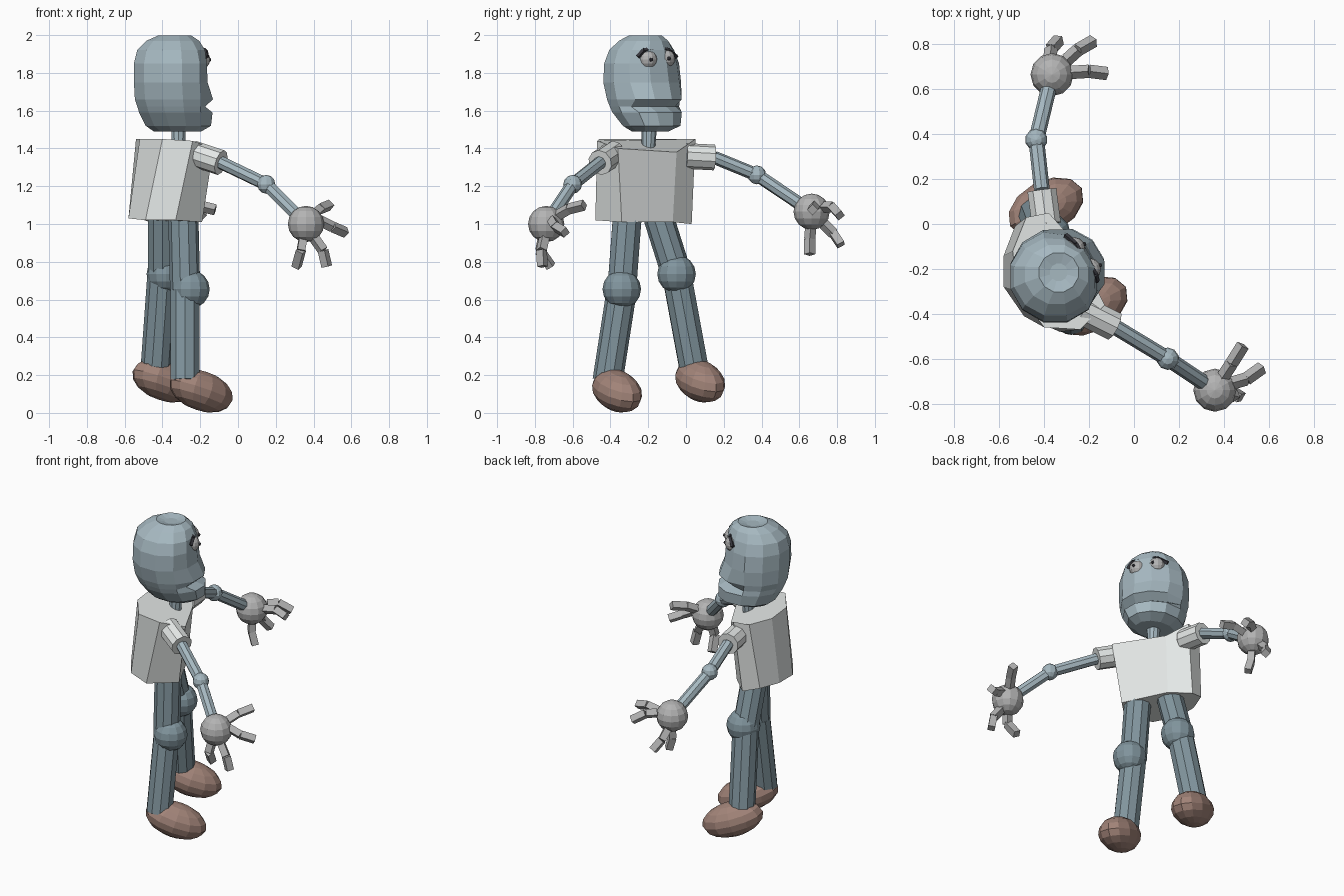
import bpy, bmesh, math
from mathutils import Vector, Matrix

if "Cube" in bpy.data.objects:
    bpy.data.objects.remove(bpy.data.objects["Cube"])


def material(name, rgb):
    m = bpy.data.materials.new(name)
    m.diffuse_color = (*rgb, 1)
    m.use_nodes = True
    m.node_tree.nodes["Principled BSDF"].inputs["Base Color"].default_value = m.diffuse_color
    return m


SKIN = material("blue_grey", (0.38, 0.48, 0.53))
TROUSER = material("slate", (0.22, 0.30, 0.34))
SHOE = material("brown", (0.36, 0.23, 0.19))
SHIRT = material("off_white", (0.78, 0.81, 0.80))
HAND = material("glove_grey", (0.45, 0.45, 0.45))
DARK = material("dark", (0.04, 0.04, 0.05))


def finish(name, bm, mat):
    bmesh.ops.recalc_face_normals(bm, faces=bm.faces)
    me = bpy.data.meshes.new(name)
    bm.to_mesh(me)
    bm.free()
    me.materials.append(mat)
    ob = bpy.data.objects.new(name, me)
    bpy.context.collection.objects.link(ob)
    return ob


def loft(name, rings, mat):
    bm = bmesh.new()
    vs = [[bm.verts.new(p) for p in r] for r in rings]
    n = len(vs[0])
    for a, b in zip(vs, vs[1:]):
        for i in range(n):
            bm.faces.new((a[i], a[(i + 1) % n], b[(i + 1) % n], b[i]))
    bm.faces.new(vs[0])
    bm.faces.new(vs[-1])
    return finish(name, bm, mat)


def tube(name, a, b, r, mat, r2=None, sides=10):
    a, b = Vector(a), Vector(b)
    bm = bmesh.new()
    m = Matrix.Translation((a + b) / 2) @ (b - a).to_track_quat('Z', 'Y').to_matrix().to_4x4()
    bmesh.ops.create_cone(bm, cap_ends=True, segments=sides, radius1=r,
                          radius2=r if r2 is None else r2, depth=(b - a).length, matrix=m)
    return finish(name, bm, mat)


def ball(name, c, size, mat, yaw=0, pitch=0, u=12, v=8):
    bm = bmesh.new()
    m = (Matrix.Translation(c) @ Matrix.Rotation(math.radians(yaw), 4, 'Z')
         @ Matrix.Rotation(math.radians(pitch), 4, 'Y') @ Matrix.Diagonal((*size, 1)))
    bmesh.ops.create_uvsphere(bm, u_segments=u, v_segments=v, radius=1, matrix=m)
    return finish(name, bm, mat)


def bars(name, pts, w, mat):
    # chain of square bars through the points
    for i, (a, b) in enumerate(zip(pts, pts[1:])):
        tube(f"{name}_{i + 1}", a, b, w * 0.707, mat, sides=4)


# Head: stacked rings, with the face side pushed in or out along the facing direction
FACE = Vector((math.cos(math.radians(37)), math.sin(math.radians(37)), 0))
head_rings = []
for z, cx, cy, rx, ry, push in (
        (1.49, -.32, -.19, .13, .10, 0), (1.52, -.32, -.185, .175, .155, .01),
        (1.59, -.335, -.21, .195, .185, .015), (1.622, -.34, -.22, .20, .19, -.035),
        (1.66, -.345, -.225, .208, .20, .015), (1.75, -.35, -.232, .208, .213, -.015),
        (1.85, -.35, -.235, .208, .205, -.02), (1.92, -.35, -.235, .19, .178, -.01),
        (1.97, -.345, -.225, .145, .135, 0), (1.998, -.335, -.215, .09, .09, 0),
        (1.985, -.335, -.215, .04, .04, 0)):
    ring = []
    for i in range(12):
        t = math.tau * (i + .5) / 12
        d = Vector((math.cos(t), math.sin(t), 0))
        p = Vector((cx + rx * d.x, cy + ry * d.y, z))
        ring.append(p + FACE * push if d.dot(FACE) > .55 else p)
    head_rings.append(ring)
loft("head", head_rings, SKIN)
tube("neck", (-.315, -.2, 1.36), (-.315, -.195, 1.52), .033, SKIN, .042)

# Eyes, pupils and brows
for side, c in (("right", Vector((-.197, -.202, 1.87))), ("left", Vector((-.267, -.108, 1.876)))):
    ball(side + "_eye", c, (.05, .05, .05), HAND)
    ball(side + "_pupil", c + Vector((.045, .018, 0)), (.01, .01, .01), DARK, u=8, v=6)
bars("right_brow", ((-.165, -.255, 1.885), (-.172, -.225, 1.918), (-.20, -.18, 1.925)), .018, DARK)
bars("left_brow", ((-.24, -.13, 1.93), (-.26, -.09, 1.918), (-.305, -.05, 1.885)), .018, DARK)

# Shirt
top = ((-.13, -.36, 1.40), (-.29, -.05, 1.38), (-.38, .05, 1.45), (-.48, .03, 1.45),
       (-.54, -.12, 1.45), (-.52, -.30, 1.45), (-.40, -.46, 1.45), (-.24, -.47, 1.44))
hem = ((-.19, -.34, 1.01), (-.32, -.07, 1.01), (-.43, .03, 1.0), (-.53, -.01, 1.03),
       (-.58, -.14, 1.03), (-.58, -.28, 1.03), (-.49, -.41, 1.02), (-.33, -.48, 1.02))
loft("shirt", (hem, top), SHIRT)

# Arms: sleeve start, sleeve end, elbow, hand
for side, s0, s1, elbow, hand in (
        ("right", (-.24, -.38, 1.375), (-.09, -.455, 1.325), (.15, -.6, 1.21), (.36, -.74, 1.0)),
        ("left", (-.39, 0, 1.36), (-.41, .15, 1.352), (-.435, .375, 1.26), (-.365, .665, 1.065))):
    tube(side + "_sleeve", s0, s1, .068, SHIRT)
    tube(side + "_upper_arm", s1, elbow, .035, SKIN, sides=8)
    ball(side + "_elbow", elbow, (.05,) * 3, SKIN, u=10, v=6)
    tube(side + "_forearm", elbow, hand, .035, SKIN, sides=8)
    ball(side + "_hand", hand, (.096,) * 3, HAND)

# Fingers: root, knuckle, tip
fingers = {
    "right": (((.39, -.69, 1.04), (.435, -.62, 1.08), (.485, -.54, 1.10)),
              ((.43, -.71, 1.02), (.50, -.69, .985), (.57, -.64, .955)),
              ((.40, -.75, .93), (.45, -.765, .86), (.47, -.76, .775)),
              ((.345, -.76, .93), (.333, -.775, .86), (.31, -.715, .775))),
    "left": (((-.28, .675, 1.08), (-.20, .68, 1.095), (-.12, .67, 1.075)),
             ((-.30, .73, 1.09), (-.25, .775, 1.09), (-.18, .815, 1.045)),
             ((-.375, .73, 1.0), (-.37, .78, .95), (-.335, .82, .89)),
             ((-.36, .66, .98), (-.36, .655, .92), (-.335, .655, .84)))}
for side, group in fingers.items():
    for i, pts in enumerate(group):
        bars(f"{side}_finger_{i + 1}", pts, .042, HAND)

# Legs and shoes
for side, hip, knee, cap, ankle, shoe in (
        ("right", (-.29, -.31, 1.05), (-.28, -.34, .65), (-.252, -.34, .655),
         (-.28, -.415, .17), (-.195, -.365, .117)),
        ("left", (-.40, -.15, 1.05), (-.40, -.05, .735), (-.382, -.05, .735),
         (-.437, .045, .22), (-.392, .075, .17))):
    tube(side + "_thigh", hip, knee, .08, TROUSER)
    ball(side + "_knee", cap, (.102,) * 3, TROUSER)
    tube(side + "_shin", knee, ankle, .08, TROUSER)
    ball(side + "_shoe", shoe, (.19, .117, .105), SHOE, yaw=28, pitch=18)
